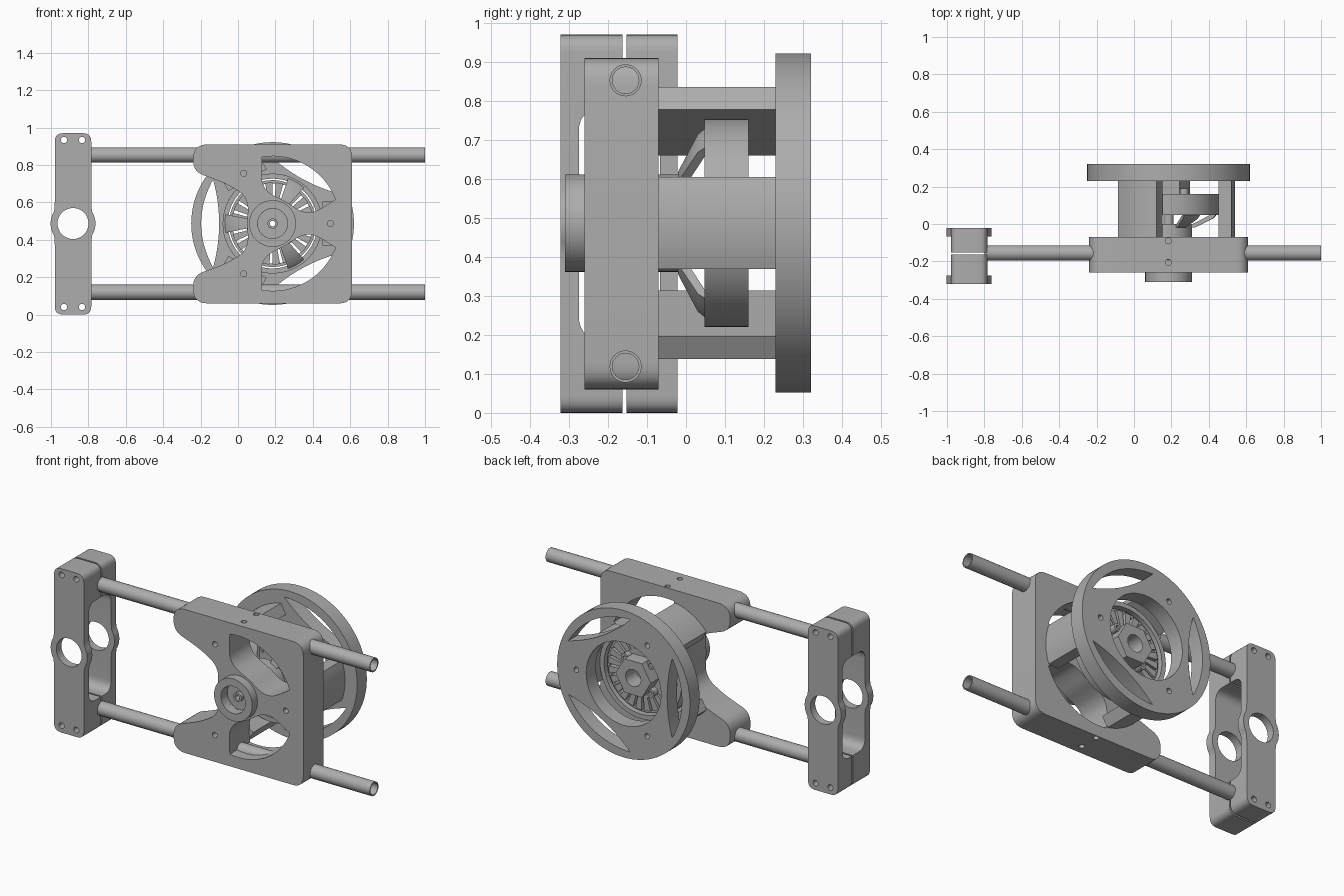
import bpy, bmesh
from math import sin, cos, pi, radians
from mathutils import Vector

if "Cube" in bpy.data.objects:
    bpy.data.objects.remove(bpy.data.objects["Cube"])

CX, CZ = 0.185, 0.487          # motor axis
PLATE_Y = (-0.26, -0.07)
POSTS = (0, 120, 240)
SLOTS = (60, 180, 300)

grey = bpy.data.materials.new("plain grey")
grey.use_nodes = True
colour = (0.42, 0.42, 0.42, 1)
grey.diffuse_color = colour
grey.node_tree.nodes["Principled BSDF"].inputs["Base Color"].default_value = colour


def finish(ob):
    ob.data.materials.clear()
    ob.data.materials.append(grey)
    bpy.ops.object.select_all(action="DESELECT")
    ob.select_set(True)
    bpy.context.view_layer.objects.active = ob
    bpy.ops.object.shade_smooth_by_angle(angle=radians(30))
    return ob


def add_mesh(name, bm, loc=(0, 0, 0)):
    bmesh.ops.remove_doubles(bm, verts=bm.verts, dist=1e-5)
    bmesh.ops.recalc_face_normals(bm, faces=bm.faces)
    me = bpy.data.meshes.new(name)
    bm.to_mesh(me)
    bm.free()
    ob = bpy.data.objects.new(name, me)
    ob.location = loc
    bpy.context.collection.objects.link(ob)
    return finish(ob)


def polar(r, deg):
    return (CX + r * cos(radians(deg)), CZ + r * sin(radians(deg)))


def circle(x, z, r, n=32):
    return [(x + r * cos(2 * pi * i / n), z + r * sin(2 * pi * i / n)) for i in range(n)]


def rounded(points):
    """Outline from (x, z, rounding) corners."""
    out = []
    for i, (x, z, r) in enumerate(points):
        p = Vector((x, z))
        if r == 0:
            out.append((x, z))
            continue
        ends = []
        for q in (points[i - 1], points[(i + 1) % len(points)]):
            d = Vector(q[:2]) - p
            ends.append(p + d.normalized() * min(r, d.length / 2))
        for k in range(8):
            t = k / 7
            out.append(tuple(ends[0] * (1 - t) ** 2 + p * 2 * t * (1 - t) + ends[1] * t * t))
    return out


def prism(name, loops, y0, y1):
    """Front-facing outline with holes, extruded along y."""
    cu = bpy.data.curves.new(name, "CURVE")
    cu.dimensions = "2D"
    cu.fill_mode = "BOTH"
    cu.extrude = (y1 - y0) / 2
    for loop in loops:
        sp = cu.splines.new("POLY")
        sp.points.add(len(loop) - 1)
        for pt, (x, z) in zip(sp.points, loop):
            pt.co = (x, z, 0, 1)
        sp.use_cyclic_u = True
    tmp = bpy.data.objects.new("tmp", cu)
    bpy.context.collection.objects.link(tmp)
    me = bpy.data.meshes.new_from_object(tmp.evaluated_get(bpy.context.evaluated_depsgraph_get()))
    bpy.data.objects.remove(tmp)
    bm = bmesh.new()
    bm.from_mesh(me)
    for v in bm.verts:
        x, z, d = v.co
        v.co = (x, (y0 + y1) / 2 - d, z)
    return add_mesh(name, bm)


def lathe(name, profile, start=0, sweep=360, steps=64, loc=(CX, 0, CZ), copies=1):
    """Closed (radius, y) profile turned about the y axis, repeated evenly."""
    bm = bmesh.new()
    for c in range(copies):
        rings = []
        for i in range(steps + 1):
            a = radians(start + 360 * c / copies + sweep * i / steps)
            rings.append([bm.verts.new((r * cos(a), y, r * sin(a))) for r, y in profile])
        for a, b in zip(rings, rings[1:]):
            for j in range(len(profile)):
                bm.faces.new((a[j - 1], a[j], b[j], b[j - 1]))
        if sweep < 360:
            bm.faces.new(rings[0])
            bm.faces.new(rings[-1])
    return add_mesh(name, bm, loc)


def tube(r0, r1, y0, y1):
    return [(r0, y0), (r1, y0), (r1, y1), (r0, y1)]


def cut(ob, cutter):
    cutter.hide_render = True
    mod = ob.modifiers.new("cut", "BOOLEAN")
    mod.object = cutter
    mod.solver = "EXACT"
    bpy.context.view_layer.objects.active = ob
    bpy.ops.object.modifier_apply(modifier=mod.name)
    bpy.data.objects.remove(cutter)
    finish(ob)


# Front plate: open on one side, with two windows around the hub
EDGE = [(0.36, 39), (0.29, 42), (0.227, 45), (0.175, 40), (0.145, 25), (0.138, 0)]


def inner_edge(axis):
    path = EDGE + [(r, -a) for r, a in EDGE[-2::-1]]
    return [(*polar(r, axis + a), 0.1) for r, a in path]


def window(axis):
    edge = inner_edge(axis)
    edge[0] = (*edge[0][:2], 0)
    edge[-1] = (*edge[-1][:2], 0)
    arc = [(*polar(0.36, axis - 39 + 78 * i / 16), 0) for i in range(1, 16)]
    return rounded(edge + arc)


def post_holes():
    return [circle(*polar(0.31, a), 0.016, 16) for a in POSTS]


outline = rounded([(-0.24, 0.91, 0.08), (0.61, 0.91, 0.07), (0.61, 0.06, 0.07), (-0.24, 0.06, 0.08),
                   (-0.24, 0.21, 0.06)] + inner_edge(180) + [(-0.24, 0.765, 0.06)])
# walk the opening from the lower arm to the upper arm
opening = inner_edge(180)
if opening[0][1] > opening[-1][1]:
    opening.reverse()
outline = rounded([(-0.24, 0.91, 0.08), (0.61, 0.91, 0.07), (0.61, 0.06, 0.07), (-0.24, 0.06, 0.08),
                   (-0.24, 0.21, 0.06)] + opening + [(-0.24, 0.765, 0.06)])
plate = prism("front_plate", [outline, window(60), window(300), circle(CX, CZ, 0.08)] + post_holes(), *PLATE_Y)
for y in (-0.09, -0.205):
    for z in (0.06, 0.91):
        bpy.ops.mesh.primitive_cylinder_add(vertices=16, radius=0.016, depth=0.08, location=(0.183, y, z))
        cut(plate, bpy.context.object)

# Hub collar, bearing web and shaft
lathe("hub_collar", tube(0.08, 0.125, -0.31, -0.255))
lathe("bearing", tube(0.027, 0.081, -0.25, -0.08))
lathe("shaft", tube(0.015, 0.027, -0.27, 0.16), steps=24)

# Rear disc with lens slots and an open centre
def lens(axis):
    ts = [i / 12 for i in range(-12, 13)]
    pts = [(0.318 + 0.064 * (1 - t * t), 0.235 * t) for t in ts]
    pts += [(0.318 - 0.032 * (1 - t * t), 0.235 * t) for t in ts[-2:0:-1]]
    c, s = cos(radians(axis)), sin(radians(axis))
    return [(CX + u * c - v * s, CZ + u * s + v * c) for u, v in pts]


prism("rear_disc", [circle(CX, CZ, 0.435, 96), circle(CX, CZ, 0.245, 64)]
      + [lens(a) for a in SLOTS] + post_holes(), 0.23, 0.32)

# Posts joining plate and disc, rounded on the outside
for n, a in enumerate(POSTS):
    half = 0.1175
    section = [(0.268, half), (0.268, -half)]
    section += [((0.355 ** 2 - v * v) ** 0.5, v) for v in [half * i / 6 for i in range(-6, 7)]]
    c, s = cos(radians(a)), sin(radians(a))
    prism(f"post_{n + 1}", [[(CX + u * c - v * s, CZ + u * s + v * c) for u, v in section]], -0.075, 0.235)

# Motor: bell ring, nose, curved spokes, stator teeth and rear hub
lathe("bell_ring", tube(0.24, 0.267, 0.047, 0.16))
lathe("bell_nose", tube(0.027, 0.125, -0.075, 0.0))
spoke = [(0.1, -0.02), (0.14, -0.02), (0.2, 0.01), (0.24, 0.03), (0.262, 0.055),
         (0.24, 0.055), (0.19, 0.03), (0.13, 0.0), (0.1, 0.0)]
lathe("bell_spokes", spoke, start=-11, sweep=22, steps=5, copies=6)
lathe("stator_core", tube(0.05, 0.14, 0.06, 0.15))
lathe("stator_teeth", tube(0.135, 0.22, 0.06, 0.15), sweep=10.5, steps=2, copies=24)
lathe("stator_rim", tube(0.215, 0.232, 0.075, 0.14))
prism("rear_hub", [circle(CX, CZ, 0.115, 6), circle(CX, CZ, 0.05)], 0.14, 0.23)
for n in range(4):
    x, z = polar(0.118, 45 + 90 * n)
    prism(f"hub_screw_{n + 1}", [circle(x, z, 0.024, 16), circle(x, z, 0.011, 12)], 0.14, 0.19)

# Two hollow rods
for name, z in (("upper_rod", 0.853), ("lower_rod", 0.119)):
    rod = lathe(name, tube(0.034, 0.041, -0.8, 1.0), steps=32, loc=(0, -0.155, z))
    rod.rotation_euler.z = -pi / 2

# End clamp: two halves sharing a hollow middle
BX, HW, TOP = -0.882, 0.0975, 0.97


def clamp_side(s):
    pts = [(BX + s * HW, 0, 0.045), (BX + s * HW, CZ - 0.1, 0.03)]
    pts += [(BX + s * 0.12 * cos(radians(a)), CZ + 0.12 * sin(radians(a)), 0) for a in range(-32, 33, 8)]
    return pts + [(BX + s * HW, CZ + 0.1, 0.03), (BX + s * HW, TOP, 0.045)]


clamp_outline = rounded(clamp_side(1) + clamp_side(-1)[::-1])
screws = [circle(BX + dx, z, 0.017, 16) for dx in (-0.048, 0.048) for z in (0.041, 0.934)]
for name, y0, y1 in (("clamp_front", -0.322, -0.163), ("clamp_back", -0.153, -0.022)):
    half = prism(name, [clamp_outline, circle(BX, CZ, 0.083)] + screws, y0, y1)
    hollow = rounded([(y, z, 0.06) for y, z in ((-0.275, 0.19), (-0.067, 0.19), (-0.067, 0.78), (-0.275, 0.78))])
    cutter = prism("clamp_hollow", [hollow], BX - 0.2, BX + 0.2)
    for v in cutter.data.vertices:
        v.co = (v.co.y, v.co.x, v.co.z)
    cutter.data.flip_normals()
    cut(half, cutter)
